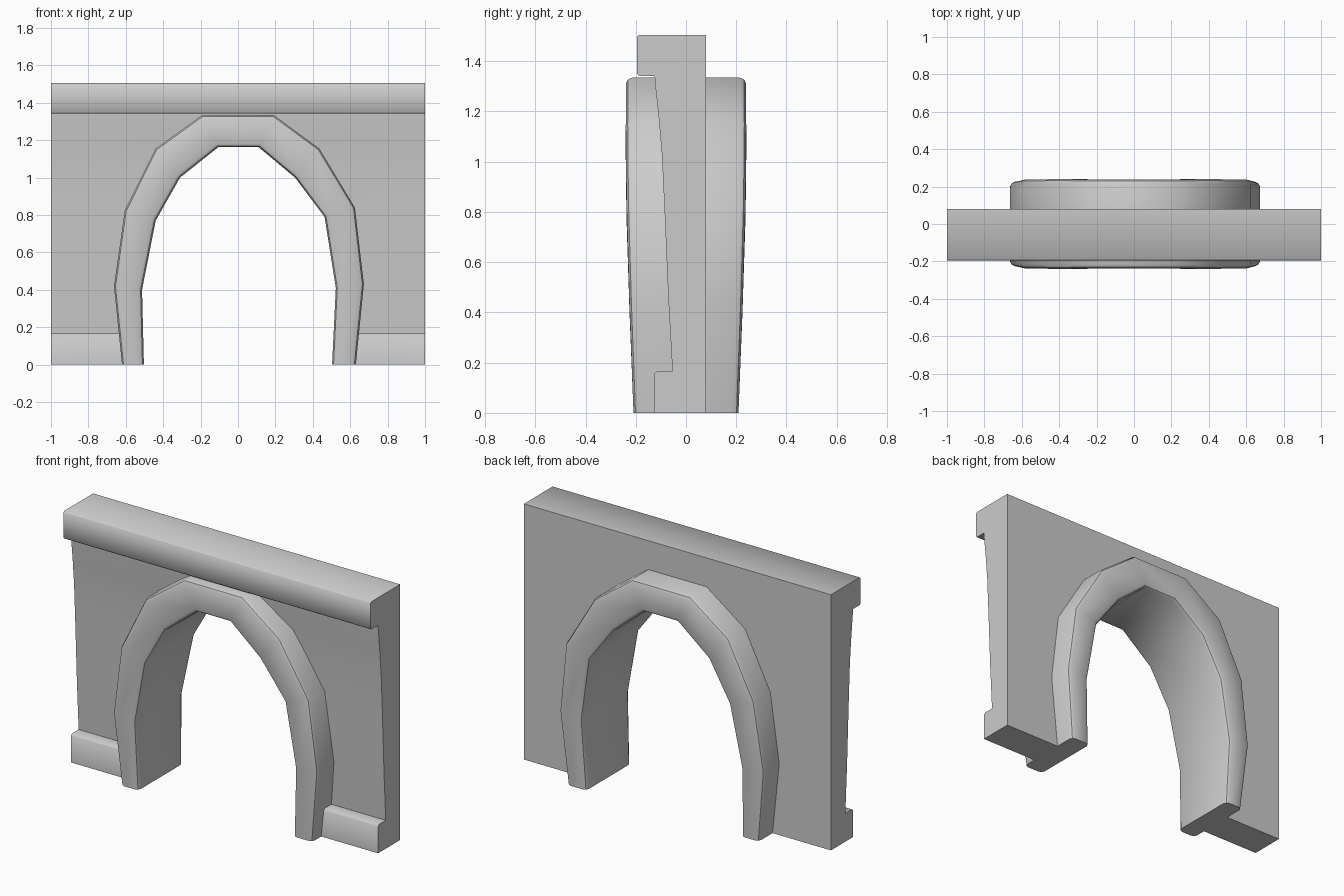
import bpy, bmesh, math
from mathutils import Vector

if "Cube" in bpy.data.objects:
    bpy.data.objects.remove(bpy.data.objects["Cube"])


def finish(name, bm):
    bmesh.ops.recalc_face_normals(bm, faces=bm.faces)
    mesh = bpy.data.meshes.new(name)
    bm.to_mesh(mesh)
    bm.free()
    obj = bpy.data.objects.new(name, mesh)
    bpy.context.collection.objects.link(obj)
    return obj


def loft(name, rings):
    """Skin a row of matching closed rings and cap both ends."""
    bm = bmesh.new()
    rows = [[bm.verts.new(p) for p in ring] for ring in rings]
    n = len(rows[0])
    for a, b in zip(rows, rows[1:]):
        for i in range(n):
            j = (i + 1) % n
            bm.faces.new((a[i], a[j], b[j], b[i]))
    bm.faces.new(rows[0])
    bm.faces.new(rows[-1])
    return finish(name, bm)


def smooth(obj, angle):
    bpy.ops.object.select_all(action='DESELECT')
    obj.select_set(True)
    bpy.context.view_layer.objects.active = obj
    bpy.ops.object.shade_smooth_by_angle(angle=math.radians(angle))


# Arch outlines in x, z, from left foot to right foot, with half depth
outer = [(-.62, 0), (-.663, .42), (-.605, .825), (-.44, 1.155), (-.19, 1.335),
         (.19, 1.335), (.435, 1.155), (.625, .84), (.673, .43), (.63, 0)]
inner = [(-.503, 0), (-.513, .40), (-.44, .77), (-.31, 1.0), (-.105, 1.163),
         (.11, 1.163), (.305, 1.0), (.463, .79), (.523, .41), (.503, 0)]
depth = [.209, .225, .237, .24, .238, .238, .24, .237, .225, .209]

# Arch surround: softened rectangular section swept along the outlines
c, m = .024, .008
rings = []
for o, i, d in zip(outer, inner, depth):
    o, i = Vector((o[0], 0, o[1])), Vector((i[0], 0, i[1]))
    w = (o - i).length
    side = [(0, d - c), (m, d - m), (c, d), (w - c, d), (w - m, d - m), (w, d - c)]
    section = side + [(t, -y) for t, y in reversed(side)]
    axis = (o - i) / w
    rings.append([i + axis * t + Vector((0, y, 0)) for t, y in section])
arch = loft("arch_surround", rings)
smooth(arch, 35)

# Wall with cornice and plinth: one side profile (y, z) run along x
profile = [(.08, 0), (.08, 1.505), (-.187, 1.505), (-.195, 1.497),
           (-.195, 1.35), (-.187, 1.342), (-.125, 1.342), (-.123, 1.31),
           (-.108, 1.17), (-.096, 1.03), (-.085, .80), (-.070, .45),
           (-.054, .167), (-.115, .167), (-.125, .157), (-.125, 0)]
wall = loft("wall", [[(x, y, z) for y, z in profile] for x in (-1, 1)])

# Opening through the wall, hidden inside the arch surround
mid = [((o[0] + i[0]) / 2, (o[1] + i[1]) / 2) for o, i in zip(outer, inner)]
mid = [(mid[0][0], -.2)] + mid + [(mid[-1][0], -.2)]
cutter = loft("opening_cutter", [[(x, y, z) for x, z in mid] for y in (-.5, .5)])
cutter.hide_render = True
cutter.display_type = 'WIRE'
cut = wall.modifiers.new("opening", 'BOOLEAN')
cut.operation = 'DIFFERENCE'
cut.solver = 'EXACT'
cut.object = cutter
bpy.ops.object.select_all(action='DESELECT')
wall.select_set(True)
bpy.context.view_layer.objects.active = wall
bpy.ops.object.modifier_apply(modifier=cut.name)
bpy.data.objects.remove(cutter)
smooth(wall, 50)
